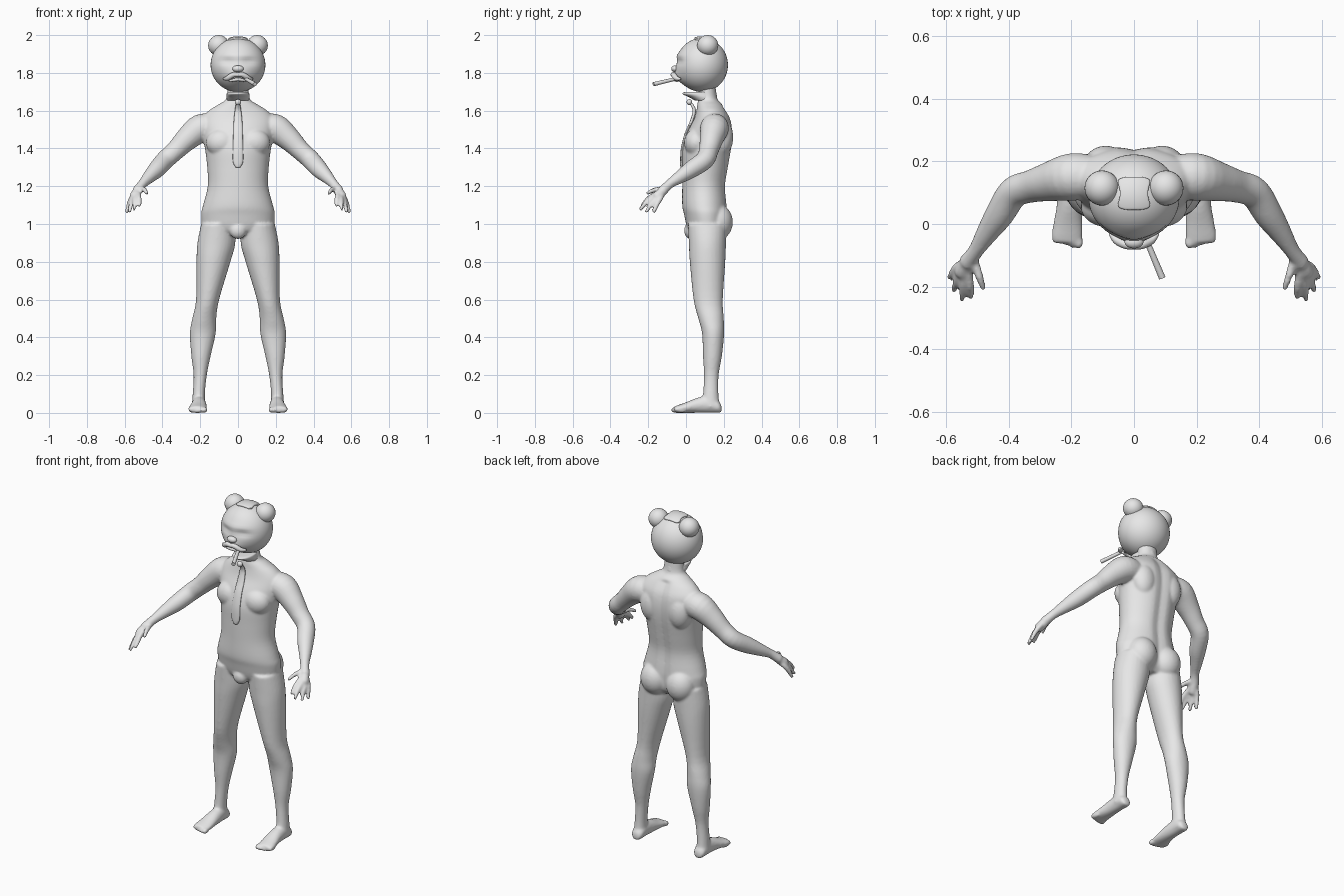
import bpy, bmesh, math
from math import sin, cos, pi, exp, sqrt
from mathutils import Vector, Matrix

cube = bpy.data.objects.get("Cube")
if cube:
    bpy.data.objects.remove(cube, do_unlink=True)

clay = bpy.data.materials.new("clay_grey")
clay.use_nodes = True
GREY = (0.8, 0.8, 0.8, 1)
clay.diffuse_color = GREY
clay.node_tree.nodes["Principled BSDF"].inputs["Base Color"].default_value = GREY


def finish(bm, name, smooth=True):
    bmesh.ops.recalc_face_normals(bm, faces=bm.faces)
    me = bpy.data.meshes.new(name)
    bm.to_mesh(me)
    bm.free()
    me.materials.append(clay)
    me.shade_smooth() if smooth else me.shade_flat()
    ob = bpy.data.objects.new(name, me)
    bpy.context.scene.collection.objects.link(ob)
    return ob


def spline(rows, k=4):
    """Catmull-Rom interpolation of rows of numbers."""
    out = []
    for i in range(len(rows) - 1):
        a, b, c, d = (rows[max(0, min(len(rows) - 1, i + j))] for j in (-1, 0, 1, 2))
        for s in range(k):
            t = s / k
            out.append([q + .5 * t * (r - p + t * (2*p - 5*q + 4*r - e + t * (3*(q - r) + e - p)))
                        for p, q, r, e in zip(a, b, c, d)])
    return out + [list(rows[-1])]


def loft(bm, rings, n=28, shape=None):
    """Skin over elliptical rings, each given as centre and two radius vectors."""
    loops = []
    for c, u, v in rings:
        pts = [c + u * cos(2*pi*i/n) + v * sin(2*pi*i/n) for i in range(n)]
        loops.append([bm.verts.new(shape(p) if shape else p) for p in pts])
    for a, b in zip(loops, loops[1:]):
        for i in range(n):
            bm.faces.new((a[i], a[(i+1) % n], b[(i+1) % n], b[i]))
    bm.faces.new(loops[0])
    bm.faces.new(loops[-1])


def tube(bm, rows, n=16, k=4):
    """Round limb through rows of x, y, z, radius."""
    rows = spline(rows, k)
    pts = [Vector(r[:3]) for r in rows]
    rings = []
    for i, p in enumerate(pts):
        d = (pts[min(i+1, len(pts)-1)] - pts[max(i-1, 0)]).normalized()
        u = d.cross(Vector((0.2, 1, 0.3))).normalized()
        rings.append((p, u * rows[i][3], d.cross(u) * rows[i][3]))
    loft(bm, rings, n)


def ball(bm, centre, radii, seg=32):
    m = Matrix.Translation(centre) @ Matrix.Diagonal((*radii, 1))
    return bmesh.ops.create_uvsphere(bm, u_segments=seg, v_segments=seg // 2, radius=1, matrix=m)["verts"]


def slices(rows):
    """Horizontal rings from z, x_min, x_max, y_front, y_back."""
    return [(Vector(((a+b)/2, (f+g)/2, z)), Vector(((b-a)/2, 0, 0)), Vector((0, (g-f)/2, 0)))
            for z, a, b, f, g in spline(rows)]


# ---- Body: torso, limbs, hands and feet fused into one skin
bm = bmesh.new()
torso = [(.93, .10, .05, .18), (.97, .18, .01, .215), (1.05, .195, -.01, .222), (1.1, .185, -.02, .22),
         (1.2, .16, -.02, .213), (1.3, .163, -.02, .228), (1.4, .175, -.018, .245), (1.48, .19, .005, .25),
         (1.55, .195, .04, .24), (1.6, .155, .055, .215), (1.635, .1, .06, .19), (1.665, .062, .065, .165),
         (1.75, .055, .065, .155)]


def spine(p):
    """Sink the spine groove and square the trunk a little."""
    if p.z < 1.62 and p.y > .12:
        p.y -= .014 * exp(-(p.x / .03) ** 2)
    return p


loft(bm, slices([(z, -r, r, f, b) for z, r, f, b in torso]), 48, spine)
ball(bm, (0, .025, .965), (.045, .035, .045))

leg = [(1.0, .02, .195, .01, .215), (.9, .014, .215, .015, .212), (.8, .04, .22, .02, .208),
       (.6, .1, .222, .04, .195), (.5, .115, .242, .065, .2), (.42, .118, .255, .085, .202),
       (.3, .145, .247, .09, .19), (.2, .165, .235, .095, .173), (.1, .175, .24, .09, .172),
       (.03, .172, .246, .08, .18)]
arm = [(.13, .15, 1.51, .07), (.2, .15, 1.505, .076), (.27, .135, 1.45, .063), (.33, .12, 1.39, .052),
       (.385, .1, 1.34, .05), (.43, .03, 1.29, .046), (.47, -.03, 1.25, .035), (.505, -.085, 1.213, .025),
       (.535, -.125, 1.175, .027)]
# Knuckle and tip of each finger
fingers = [((.527, -.165, 1.155), (.52, -.236, 1.095)), ((.543, -.165, 1.147), (.55, -.245, 1.075)),
           ((.557, -.153, 1.137), (.575, -.213, 1.06)), ((.565, -.137, 1.132), (.59, -.172, 1.058)),
           ((.51, -.12, 1.185), (.48, -.21, 1.16))]
# Foot slices: y, x centre, half width, height
foot = [(.188, .207, .018, .04), (.17, .207, .034, .065), (.12, .207, .037, .09), (.06, .207, .04, .08),
        (0, .211, .047, .056), (-.04, .214, .05, .042), (-.062, .213, .045, .034)]

for side in (1, -1):
    def flip(rows):
        return [(r[0] * side, *r[1:]) for r in rows]

    loft(bm, slices([(z, a*side, b*side, f, g) for z, a, b, f, g in leg]))
    ball(bm, (.085 * side, .168, 1.01), (.085, .08, .095))        # buttock
    ball(bm, (.09 * side, .19, 1.46), (.07, .06, .1))             # shoulder blade
    ball(bm, (.085 * side, .055, 1.43), (.085, .065, .075))       # chest muscle
    tube(bm, flip(arm), 24)
    tube(bm, flip([(.52, -.1, 1.195, .022), (.547, -.15, 1.148, .027), (.552, -.163, 1.137, .02)]))
    for a, b in fingers:
        m = [(p + q) / 2 for p, q in zip(a, b)]
        m[2] += .008
        root = [p + .3 * (q - p) for p, q in zip(a, (.525, -.11, 1.185))]
        tube(bm, flip([(*root, .014), (*a, .0145), (*m, .0135), (*b, .009)]), 12)
    loft(bm, [(Vector((x*side, y, h/2)), Vector((w, 0, 0)), Vector((0, 0, h/2)))
              for y, x, w, h in spline(foot)])
    for i in range(5):                                            # toes, largest inside
        r = .016 - .0018 * i
        ball(bm, ((.177 + .0185 * i) * side, -.058 + .003 * i * i * .7, r), (r, .022, r), 16)

body = finish(bm, "body")
fuse = body.modifiers.new("fuse", 'REMESH')
fuse.mode = 'VOXEL'
fuse.voxel_size = .007
fuse.use_smooth_shade = True
relax = body.modifiers.new("relax", 'SMOOTH')
relax.factor = .5
relax.iterations = 6

# ---- Head with hollow eyes, brow ridge and fuller lower face
HC, HR = Vector((0, .085, 1.842)), Vector((.145, .137, .143))
bm = bmesh.new()
for v in ball(bm, HC, HR, 64):
    front = max(0, (HC.y - v.co.y) / HR.y)
    eyes = sum(exp(-((v.co.x - s*.06) / .045) ** 2 - ((v.co.z - 1.862) / .018) ** 2) for s in (1, -1))
    brow = exp(-((v.co.z - 1.892) / .018) ** 2 - (v.co.x / .1) ** 2)
    jaw = exp(-((v.co.z - 1.775) / .04) ** 2 - (v.co.x / .07) ** 2)
    v.co.y += front * (.014 * eyes - .006 * brow - .022 * jaw)
finish(bm, "head")

for side, label in ((1, "left"), (-1, "right")):
    bm = bmesh.new()
    ball(bm, (.102 * side, .115, 1.945), (.056, .056, .055))
    finish(bm, label + "_ear")

# ---- Hair patch lying on the crown, pinched at the middle
bm = bmesh.new()
N = 12
grid = []
for j in range(N + 1):
    t = 2 * j / N - 1
    row = []
    for i in range(N + 1):
        s = 2 * i / N - 1
        w = (.046 + .014 * t * t) * (1 - .18 * t ** 8)
        x, y = s * w, .098 + .054 * t * (1 - .15 * s ** 4)
        h = sqrt(1 - (x / HR.x) ** 2 - ((y - HC.y) / HR.y) ** 2)
        row.append(bm.verts.new((x, y, HC.z + HR.z * h + .009)))
    grid.append(row)
for a, b in zip(grid, grid[1:]):
    for i in range(N):
        bm.faces.new((a[i], a[i+1], b[i+1], b[i]))
hair = finish(bm, "hair_patch")
thick = hair.modifiers.new("thickness", 'SOLIDIFY')
thick.thickness = .016
thick.offset = -1
round_edge = hair.modifiers.new("round_edge", 'BEVEL')
round_edge.width = .004
round_edge.segments = 2

# ---- Nose, lips and cigar
bm = bmesh.new()
ball(bm, (0, -.058, 1.822), (.03, .02, .018))
finish(bm, "nose")

bm = bmesh.new()
tube(bm, [(-.076, -.03, 1.768, .006), (-.055, -.052, 1.772, .013), (-.025, -.066, 1.79, .014),
          (0, -.07, 1.79, .011), (.025, -.066, 1.79, .014), (.055, -.052, 1.772, .013),
          (.076, -.03, 1.768, .006)])
finish(bm, "upper_lip")

bm = bmesh.new()
tube(bm, [(-.045, -.044, 1.757, .006), (0, -.06, 1.765, .009), (.045, -.044, 1.757, .006)])
finish(bm, "lower_lip")

bm = bmesh.new()
tube(bm, [(.035, -.04, 1.772, .009), (.09, -.172, 1.74, .011)], 16, 1)
cigar = finish(bm, "cigar")
cigar.data.set_sharp_from_angle(angle=math.radians(40))

# ---- Collar flaring forward under the chin
bm = bmesh.new()
loft(bm, slices([(1.655, -.058, .058, .045, .162), (1.672, -.061, .061, .015, .164),
                 (1.686, -.06, .06, -.016, .162), (1.696, -.058, .058, -.015, .16),
                 (1.7, -.052, .052, .01, .156)]), 32)
finish(bm, "collar")

# ---- Tie: knot and long blade following the chest
bm = bmesh.new()
ball(bm, (0, .018, 1.645), (.017, .015, .016), 20)
finish(bm, "tie_knot")

blade = [(1.64, .010, .026), (1.6, .017, .044), (1.54, .023, .028), (1.48, .025, .002), (1.4, .027, -.018),
         (1.33, .027, -.022), (1.3, .012, -.021)]
bm = bmesh.new()
loft(bm, [(Vector((0, y, z)), Vector((w, 0, 0)), Vector((0, .009, 0))) for z, w, y in spline(blade)], 16)
finish(bm, "tie_blade")
